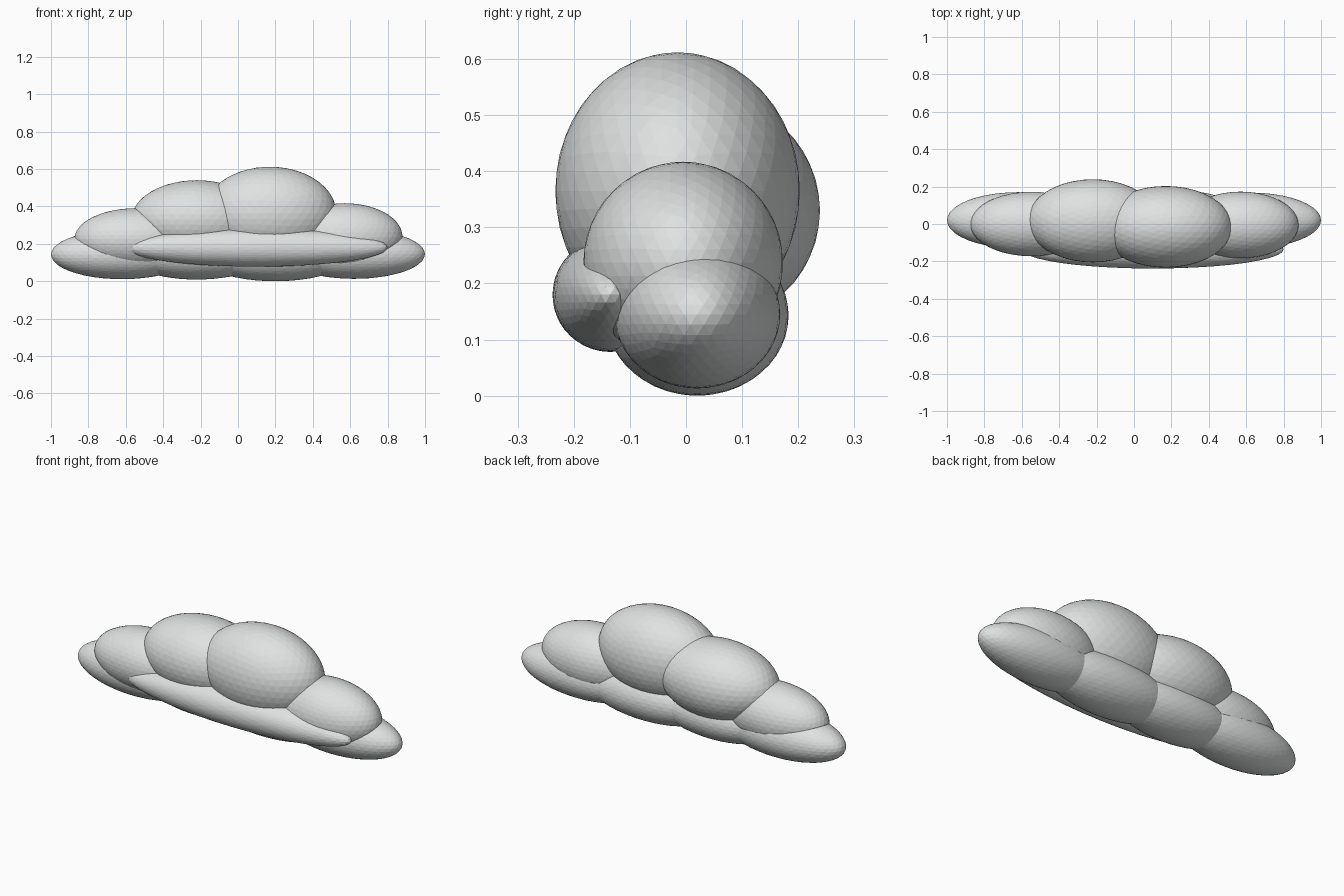
import bpy

cube = bpy.data.objects.get("Cube")
if cube:
    bpy.data.objects.remove(cube, do_unlink=True)

# Single pale grey colour
grey = bpy.data.materials.new("pale_grey")
colour = (0.73, 0.76, 0.75, 1)
grey.diffuse_color = colour
grey.use_nodes = True
grey.node_tree.nodes["Principled BSDF"].inputs["Base Color"].default_value = colour


def puff(name, centre, radii):
    """Faceted ellipsoid."""
    bpy.ops.mesh.primitive_ico_sphere_add(subdivisions=4, radius=1, location=centre)
    obj = bpy.context.object
    obj.name = name
    obj.scale = radii
    bpy.ops.object.transform_apply(location=False, rotation=False, scale=True)
    obj.data.materials.append(grey)
    return obj


# Row of flat puffs along the bottom
puff("base_puff_right_end", (-0.62, 0.02, 0.143), (0.38, 0.15, 0.132))
puff("base_puff_right", (-0.22, 0.02, 0.143), (0.38, 0.16, 0.134))
puff("base_puff_left", (0.20, 0.02, 0.143), (0.41, 0.163, 0.143))
puff("base_puff_left_end", (0.62, 0.02, 0.145), (0.38, 0.148, 0.132))

# Rounded puffs on top
puff("top_puff_right_end", (-0.55, 0.0, 0.225), (0.325, 0.172, 0.165))
puff("top_puff_right", (-0.22, 0.017, 0.33), (0.35, 0.222, 0.21))
puff("top_puff_left", (0.17, -0.015, 0.365), (0.355, 0.218, 0.247))
puff("top_puff_left_end", (0.57, -0.005, 0.237), (0.31, 0.178, 0.18))

# Long thin puff across the front
puff("front_roll", (0.10, -0.135, 0.18), (0.70, 0.103, 0.102))
